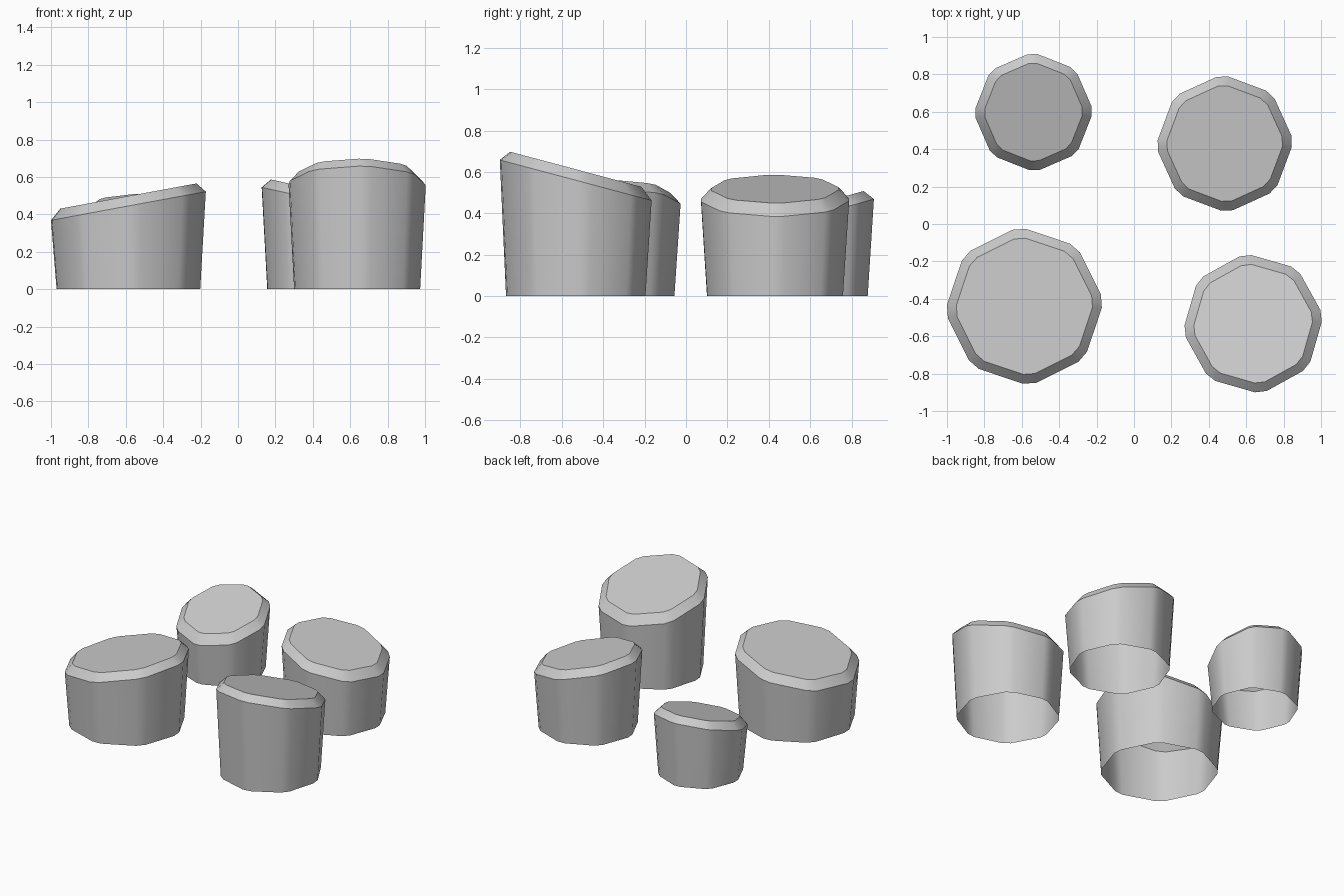
import bpy, bmesh
from math import cos, sin, radians

if "Cube" in bpy.data.objects:
    bpy.data.objects.remove(bpy.data.objects["Cube"])

def ring(bm, cx, cy, r, rot, height):
    """Octagon with narrow chamfered corners; height is a function of x, y offset."""
    verts = []
    for i in range(8):
        for d in (-5, 5):
            a = radians(45 * i + d + rot)
            x, y = r * cos(a), r * sin(a)
            verts.append(bm.verts.new((cx + x, cy + y, height(x, y))))
    return verts

def stump(name, cx, cy, r, rot, z, sx, sy):
    bm = bmesh.new()
    rim = lambda x, y: z + sx * x + sy * y
    # open base, tilted rim, bevelled inner edge
    rings = [
        ring(bm, cx, cy, r - 0.03, rot, lambda x, y: 0),
        ring(bm, cx, cy, r, rot, rim),
        ring(bm, cx, cy, r - 0.05, rot, lambda x, y: rim(x, y) + 0.053),
    ]
    for lo, hi in zip(rings, rings[1:]):
        for i in range(16):
            j = (i + 1) % 16
            bm.faces.new((lo[i], lo[j], hi[j], hi[i]))
    bm.faces.new(rings[-1])  # sloping flat top
    mesh = bpy.data.meshes.new(name)
    bm.to_mesh(mesh)
    bm.free()
    ob = bpy.data.objects.new(name, mesh)
    bpy.context.collection.objects.link(ob)
    bpy.context.view_layer.objects.active = ob
    ob.select_set(True)
    bpy.ops.object.shade_smooth_by_angle(angle=radians(30))
    ob.select_set(False)

# name, centre x, y, rim radius, turn, rim height, slope in x, slope in y
stump("stump_back_left", -0.537, 0.598, 0.311, 1, 0.382, 0, 0.28)
stump("stump_back_right", 0.485, 0.43, 0.359, 2, 0.465, -0.222, 0)
stump("stump_front_left", -0.586, -0.44, 0.414, 4, 0.445, 0.185, 0)
stump("stump_front_right", 0.637, -0.533, 0.367, 6.5, 0.56, 0, -0.267)
